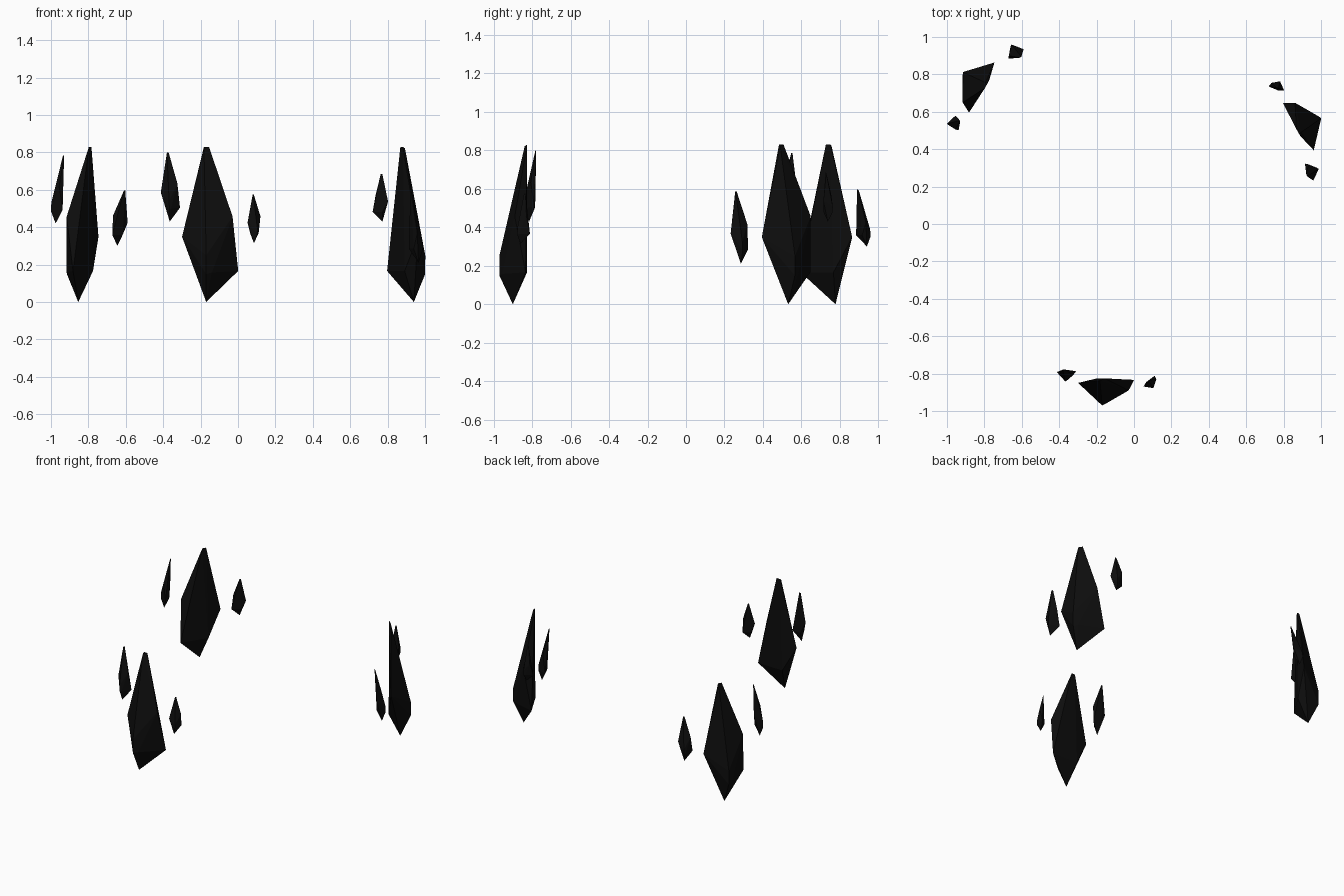
import bpy, bmesh
from math import radians
from mathutils import Matrix, Vector

cube = bpy.data.objects.get("Cube")
if cube:
    bpy.data.objects.remove(cube, do_unlink=True)

# single near-black stone colour
stone = bpy.data.materials.new("black_stone")
stone.use_nodes = True
colour = (0.004, 0.004, 0.004, 1)
stone.diffuse_color = colour
stone.node_tree.nodes["Principled BSDF"].inputs["Base Color"].default_value = colour

# faceted stone: (sideways, outward, height fraction) around its long axis
FACETS = [
    (0, 0, 0), (-.43, -.14, .42), (.47, .19, .55), (.57, -.35, .2),
    (0, .61, .3), (.1, .45, .19), (0, .55, .18), (-.1, -.4, .2),
    (-.04, -.03, 1), (.05, -.03, 1), (-.04, .05, .99),
]


def crystal(name, bottom, top, width, depth, yaw):
    """Convex faceted stone whose axis runs from bottom to top."""
    bottom, top = Vector(bottom), Vector(top)
    turn = Matrix.Rotation(radians(yaw), 3, "Z")
    bm = bmesh.new()
    for side, out, t in FACETS:
        bm.verts.new(bottom.lerp(top, t) + turn @ Vector((side * width, -out * depth, 0)))
    hull = bmesh.ops.convex_hull(bm, input=bm.verts)
    loose = [v for v in hull["geom_interior"] if isinstance(v, bmesh.types.BMVert)]
    bmesh.ops.delete(bm, geom=loose, context="VERTS")
    bmesh.ops.recalc_face_normals(bm, faces=bm.faces)
    mesh = bpy.data.meshes.new(name)
    bm.to_mesh(mesh)
    bm.free()
    mesh.materials.append(stone)
    obj = bpy.data.objects.new(name, mesh)
    bpy.context.collection.objects.link(obj)


# three large stones spaced evenly around a ring
centre = Vector((-.028, .136, 0))
for place, yaw in (("front", 0), ("left", 120), ("right", -120)):
    spin = Matrix.Rotation(radians(yaw), 3, "Z")
    low, high = (centre + spin @ (Vector(p) - centre)
                 for p in ((-.17, -.9, 0), (-.17, -.83, .83)))
    crystal(place + "_large_stone", low, high, .3, .15, yaw)

# two small shards floating beside each large stone
crystal("front_shard_high", (-.365, -.815, .43), (-.376, -.78, .8), .1, .06, 0)
crystal("front_shard_low", (.085, -.86, .315), (.082, -.838, .575), .085, .05, 40)
crystal("left_shard_high", (.772, .737, .43), (.768, .728, .685), .085, .05, 160)
crystal("left_shard_low", (.965, .285, .21), (.925, .26, .585), .1, .06, 115)
crystal("right_shard_high", (-.975, .54, .42), (-.932, .55, .785), .08, .06, -80)
crystal("right_shard_low", (-.645, .94, .3), (-.607, .893, .595), .095, .06, -148)
